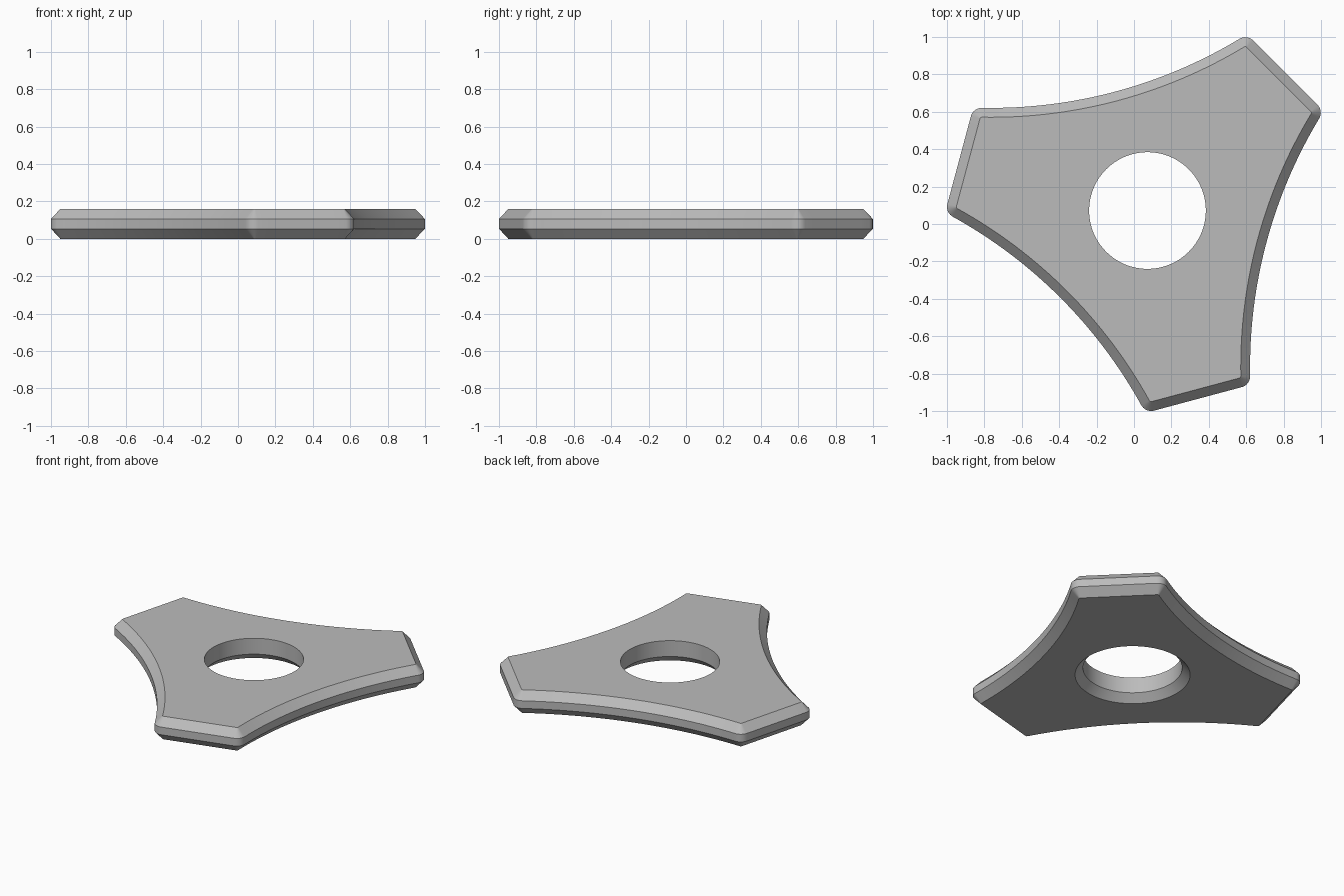
import bpy, bmesh
from math import sin, cos, pi, radians, atan2, asin
from mathutils import Vector

if "Cube" in bpy.data.objects:
    bpy.data.objects.remove(bpy.data.objects["Cube"])

CENTRE = 0.072          # hole centre, same in x and y
TIP_R = 1.012           # distance from hole centre to the arm corners
TIP_HALF = radians(13.9)
SAG = 0.103             # depth of each concave side
HOLE_R = 0.312
CHAMFER = 0.05
HEIGHT = 0.16


def unit(a):
    return Vector((cos(a), sin(a)))


def fan(point, a0, a1, n=8):
    """Rounded corner: one point with normals sweeping from a0 to a1."""
    return [(point, unit(a0 + (a1 - a0) * i / n)) for i in range(n + 1)]


def arm_outline(axis):
    """Base points and outward normals for one arm and the hollow after it."""
    half = pi / 3 - TIP_HALF
    chord, dist = TIP_R * sin(half), TIP_R * cos(half)
    radius = (chord ** 2 + SAG ** 2) / (2 * SAG)
    sweep = asin(chord / radius)
    mid = axis + pi / 3
    hub = unit(mid) * (dist - SAG + radius)
    right, left = (unit(axis + s * TIP_HALF) * TIP_R for s in (-1, 1))
    pts = fan(right, axis - pi / 3 - sweep, axis)
    pts += [(right.lerp(left, i / 8), unit(axis)) for i in range(1, 8)]
    pts += fan(left, axis, mid + sweep)
    for i in range(1, 32):
        n = unit(mid + sweep * (1 - i / 16))
        pts.append((hub - n * radius, n))
    return pts


outline = [p for k in range(3) for p in arm_outline(pi / 4 + k * 2 * pi / 3)]


def outer_ring(offset):
    return [p + n * offset for p, n in outline]


def hole_ring(radius):
    return [unit(atan2(p.y, p.x)) * radius for p in outer_ring(0.01)]


# Cross-section around the plate: chamfered rim, hole chamfered below only
section = [
    (outer_ring(0.01), 0), (outer_ring(0.06), 0.054),
    (outer_ring(0.06), 0.107), (outer_ring(0.01), HEIGHT),
    (hole_ring(HOLE_R), HEIGHT), (hole_ring(HOLE_R), CHAMFER),
    (hole_ring(HOLE_R + CHAMFER), 0),
]
bm = bmesh.new()
rings = [[bm.verts.new((p.x + CENTRE, p.y + CENTRE, z)) for p in pts]
         for pts, z in section]
count = len(outline)
for r, low in enumerate(rings):
    high = rings[(r + 1) % len(rings)]
    for i in range(count):
        j = (i + 1) % count
        bm.faces.new((low[i], low[j], high[j], high[i]))
bmesh.ops.recalc_face_normals(bm, faces=bm.faces)

mesh = bpy.data.meshes.new("three_armed_plate")
bm.to_mesh(mesh)
bm.free()
plate = bpy.data.objects.new("three_armed_plate", mesh)
bpy.context.collection.objects.link(plate)

# Plain grey finish
grey = bpy.data.materials.new("plain_grey")
grey.use_nodes = True
colour = (0.5, 0.5, 0.5, 1)
grey.diffuse_color = colour
grey.node_tree.nodes["Principled BSDF"].inputs["Base Color"].default_value = colour
mesh.materials.append(grey)

bpy.context.view_layer.objects.active = plate
plate.select_set(True)
bpy.ops.object.shade_smooth_by_angle(angle=radians(30))
